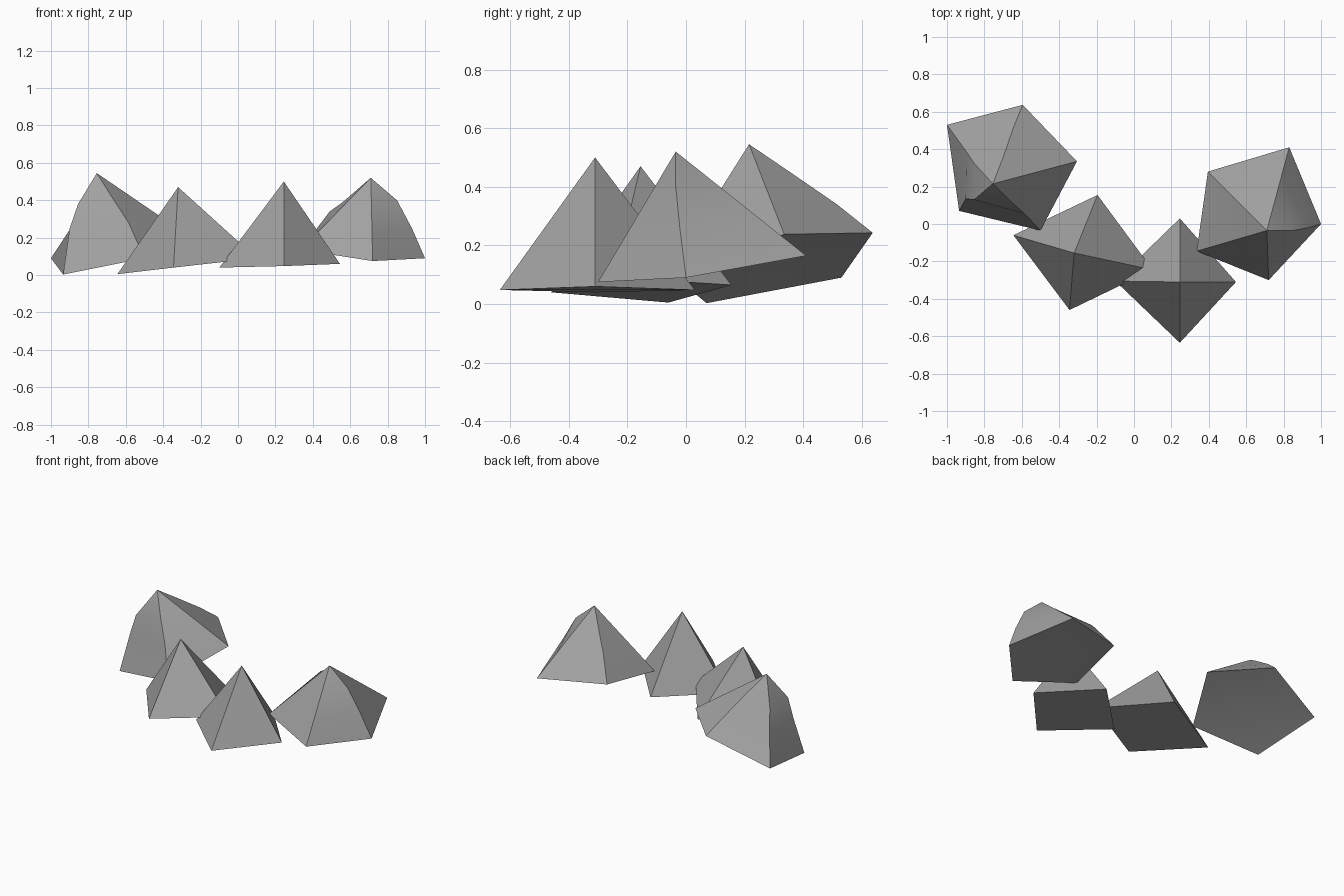
import bpy, bmesh, math
from mathutils import Vector

cube = bpy.data.objects.get("Cube")
if cube:
    bpy.data.objects.remove(cube, do_unlink=True)

# One plain grey for everything
GREY = (0.36, 0.36, 0.36, 1)
stone = bpy.data.materials.new("stone_grey")
stone.use_nodes = True
stone.diffuse_color = GREY
stone.node_tree.nodes["Principled BSDF"].inputs["Base Color"].default_value = GREY


def pyramid(name, apex, base, bends=None, dimple=0.0):
    """Pyramid on a tilted base; bends maps a corner to two points on its ridge."""
    bends = bends or {}
    apex, base = Vector(apex), [Vector(p) for p in base]
    n = len(base)
    bm = bmesh.new()
    top = bm.verts.new(apex)
    # Each ridge runs down from the apex, straight unless bent
    ridges = []
    for i, corner in enumerate(base):
        path = [apex.lerp(corner, 1 / 3), apex.lerp(corner, 2 / 3)] if dimple else []
        path = bends.get(i, path)
        ridges.append([bm.verts.new(p) for p in [*path, corner]])
    centre = sum(base, Vector()) / n
    hub = bm.verts.new(centre + (apex - centre).normalized() * dimple) if dimple else None
    for i in range(n):
        a, b = ridges[i], ridges[(i + 1) % n]
        bm.faces.new((top, a[0], b[0]))
        for k in range(len(a) - 1):
            bm.faces.new((a[k], a[k + 1], b[k + 1], b[k]))
        if hub:
            bm.faces.new((hub, b[-1], a[-1]))
    if not hub:
        bm.faces.new([r[-1] for r in reversed(ridges)])
    bmesh.ops.recalc_face_normals(bm, faces=bm.faces)
    mesh = bpy.data.meshes.new(name)
    bm.to_mesh(mesh)
    bm.free()
    mesh.materials.append(stone)
    obj = bpy.data.objects.new(name, mesh)
    bpy.context.collection.objects.link(obj)
    bpy.ops.object.select_all(action="DESELECT")
    obj.select_set(True)
    bpy.context.view_layer.objects.active = obj
    bpy.ops.object.shade_smooth_by_angle(angle=math.radians(30))


# Four-sided pyramids in the middle
pyramid("square_pyramid_right", (-.32, -.155, .47),
        [(-.645, -.06, .005), (-.345, -.46, .04), (.1, -.245, .09), (-.195, .155, .065)])
pyramid("square_pyramid_left", (.245, -.31, .5),
        [(-.1, -.305, .04), (.245, -.635, .048), (.545, -.31, .06), (.245, .03, .048)])

# Five-sided pyramids with bent ridges at the ends
pyramid("five_sided_pyramid_right", (-.755, .215, .545),
        [(-1, .53, .09), (-.935, .07, .003), (-.5, -.035, .09),
         (-.305, .335, .238), (-.595, .637, .243)],
        {0: [(-.855, .325, .38), (-.895, .385, .25)],
         1: [(-.855, .13, .38), (-.9, .135, .25)],
         2: [(-.67, .13, .41), (-.585, .055, .28)],
         4: [(-.7, .355, .45), (-.645, .515, .34)]}, dimple=.03)
pyramid("five_sided_pyramid_left", (.71, -.035, .52),
        [(.335, -.145, .135), (.72, -.3, .075), (1, 0, .09),
         (.83, .41, .165), (.395, .28, .19)],
        {2: [(.85, -.035, .4), (.93, -.02, .25)],
         4: [(.56, .115, .39), (.49, .185, .34)]}, dimple=.02)
